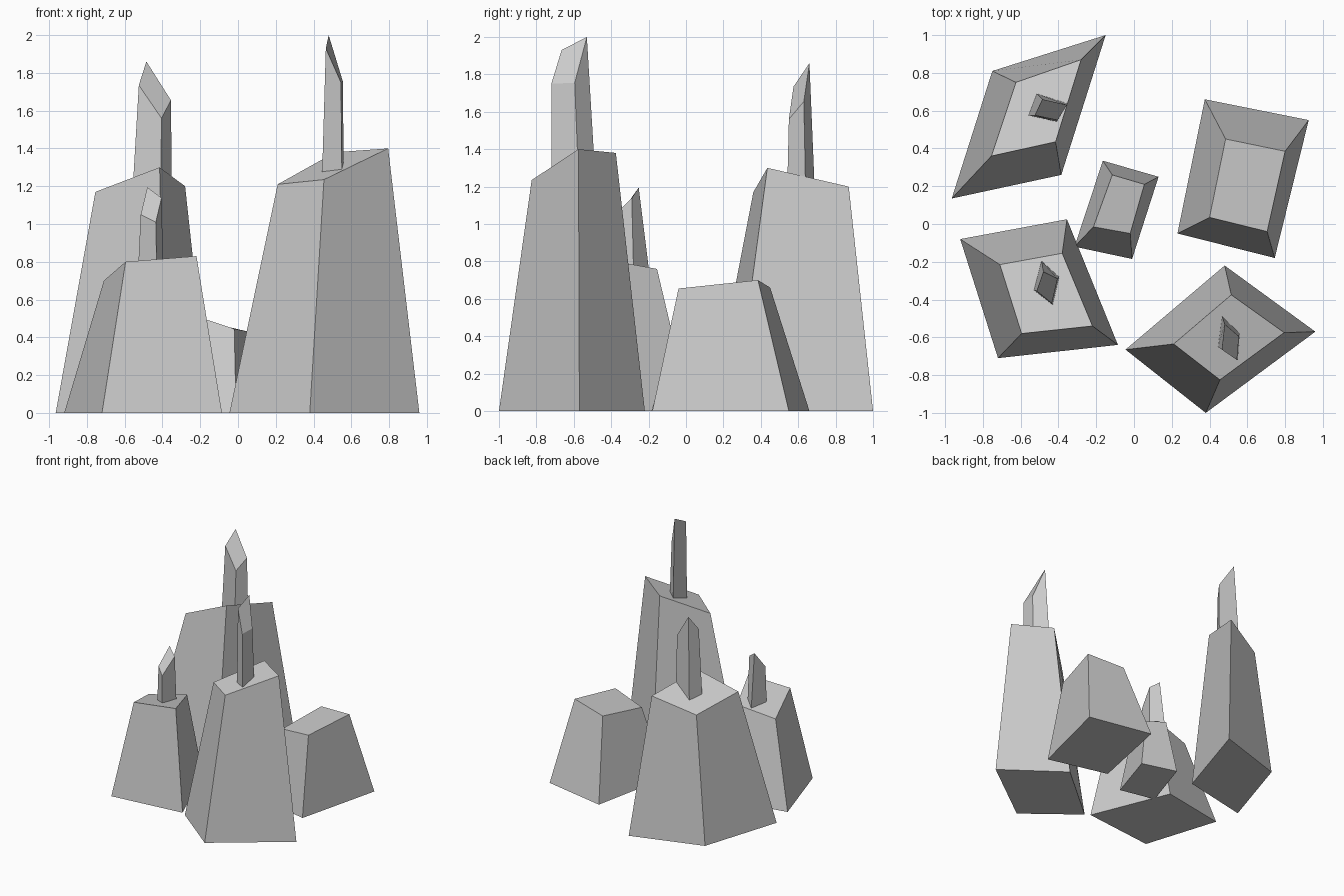
import bpy, bmesh


def prism(name, base, top, base_z=0.0):
    """Flat-faced four-sided prism from a base outline and a tilted top outline."""
    bm = bmesh.new()
    low = [bm.verts.new((x, y, base_z)) for x, y in base]
    high = [bm.verts.new(p) for p in top]
    bm.faces.new(low)
    bm.faces.new(high)
    for i in range(4):
        j = (i + 1) % 4
        bm.faces.new((low[i], low[j], high[j], high[i]))
    bmesh.ops.recalc_face_normals(bm, faces=bm.faces)
    mesh = bpy.data.meshes.new(name)
    bm.to_mesh(mesh)
    bm.free()
    obj = bpy.data.objects.new(name, mesh)
    bpy.context.collection.objects.link(obj)


# Tapered rocks standing on the ground
prism("rock_back_left",
      [(-.75, .81), (-.15, 1.0), (-.385, .26), (-.965, .135)],
      [(-.625, .75, 1.08), (-.28, .87, 1.2), (-.415, .435, 1.30), (-.755, .36, 1.17)])
prism("rock_front_left",
      [(-.92, -.08), (-.355, .025), (-.085, -.64), (-.72, -.71)],
      [(-.71, -.215, .70), (-.38, -.155, .76), (-.22, -.54, .83), (-.595, -.58, .80)])
prism("rock_front_right",
      [(-.045, -.665), (.48, -.22), (.96, -.57), (.38, -1.0)],
      [(.21, -.635, 1.21), (.515, -.375, 1.38), (.795, -.575, 1.40), (.455, -.825, 1.235)])
prism("rock_back_right",
      [(.375, .66), (.925, .55), (.745, -.18), (.23, -.05)],
      [(.485, .45, .66), (.80, .385, .70), (.705, -.04, .655), (.40, .035, .60)])
prism("rock_middle",
      [(-.165, .335), (.13, .25), (-.01, -.185), (-.315, -.12)],
      [(-.115, .26, .47), (.055, .21, .43), (-.02, -.05, .445), (-.215, -.015, .51)])

# Slim slanted crystals growing out of three of the rocks
prism("crystal_back_left",
      [(-.56, .575), (-.515, .69), (-.35, .64), (-.41, .54)],
      [(-.525, .575, 1.735), (-.485, .66, 1.86), (-.355, .63, 1.655), (-.405, .55, 1.56)],
      1.14)
prism("crystal_front_left",
      [(-.53, -.35), (-.49, -.195), (-.395, -.28), (-.43, -.43)],
      [(-.515, -.355, 1.05), (-.48, -.253, 1.195), (-.405, -.29, 1.138), (-.435, -.42, 1.01)],
      .73)
prism("crystal_front_right",
      [(.445, -.65), (.465, -.485), (.56, -.575), (.55, -.72)],
      [(.465, -.665, 1.93), (.48, -.53, 2.0), (.555, -.595, 1.755), (.545, -.72, 1.75)],
      1.25)
